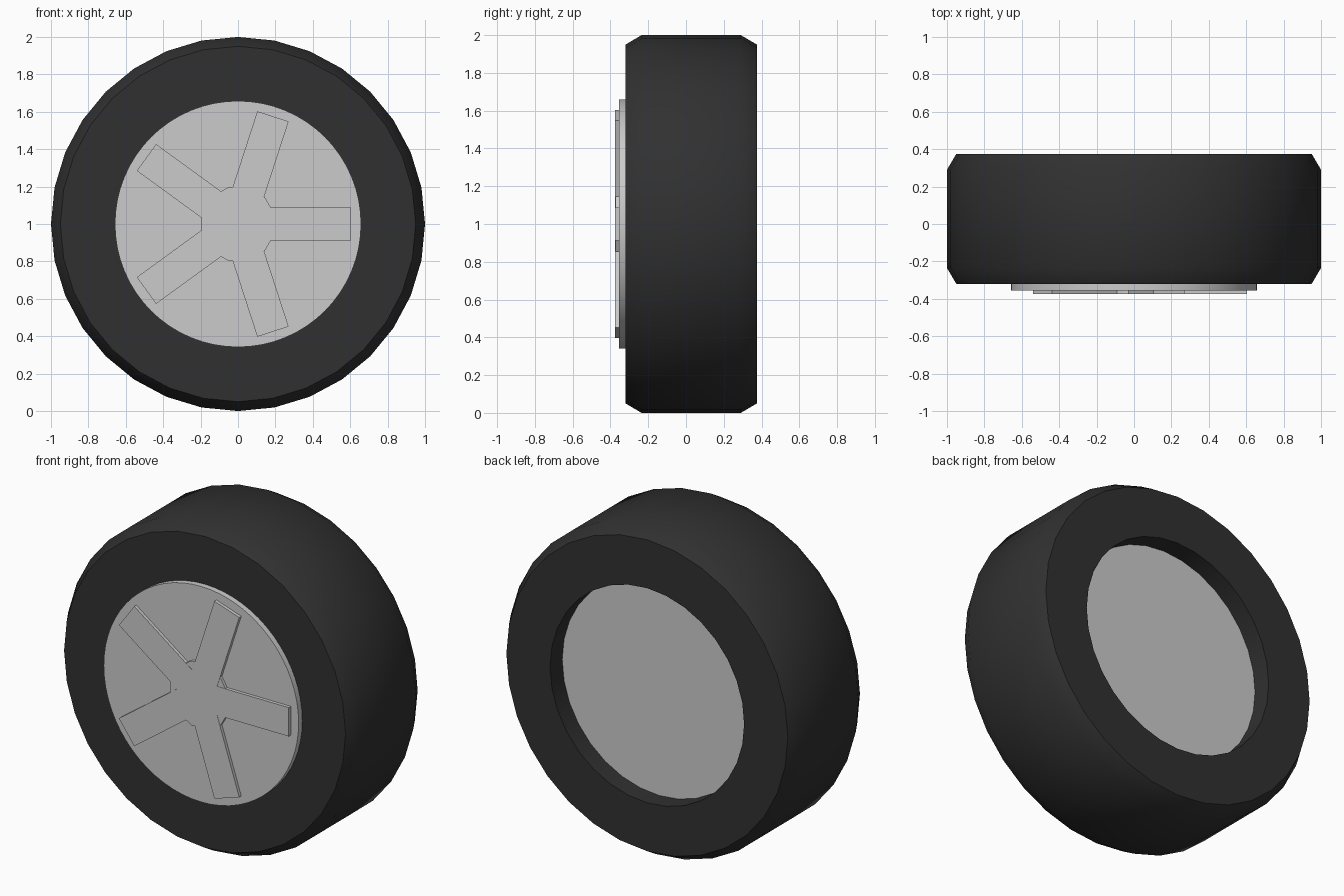
import bpy, bmesh, math
from mathutils import Matrix, Vector

if "Cube" in bpy.data.objects:
    bpy.data.objects.remove(bpy.data.objects["Cube"])

AXIS_Z = 1.0  # height of the wheel axle


def finish(name, bm, angle=40):
    bmesh.ops.recalc_face_normals(bm, faces=bm.faces)
    mesh = bpy.data.meshes.new(name)
    bm.to_mesh(mesh)
    bm.free()
    ob = bpy.data.objects.new(name, mesh)
    bpy.context.collection.objects.link(ob)
    ob.location.z = AXIS_Z
    bpy.ops.object.select_all(action='DESELECT')
    ob.select_set(True)
    bpy.context.view_layer.objects.active = ob
    bpy.ops.object.shade_smooth_by_angle(angle=math.radians(angle))
    return ob


def disc(name, radius, y0, y1, sides, turn=0.0):
    """Capped cylinder lying along y."""
    bm = bmesh.new()
    m = (Matrix.Translation((0, (y0 + y1) / 2, 0)) @ Matrix.Rotation(turn, 4, 'Y')
         @ Matrix.Rotation(math.pi / 2, 4, 'X'))
    bmesh.ops.create_cone(bm, cap_ends=True, segments=sides, radius1=radius,
                          radius2=radius, depth=y1 - y0, matrix=m)
    return finish(name, bm, 25 if sides < 20 else 40)


# Tyre: closed profile (radius, y) spun around the axle
profile = [(0.655, -0.32), (0.95, -0.32), (1.0, -0.235),
           (1.0, 0.29), (0.95, 0.375), (0.655, 0.375)]
bm = bmesh.new()
verts = [bm.verts.new((r, y, 0)) for r, y in profile]
edges = [bm.edges.new((verts[i], verts[(i + 1) % len(verts)])) for i in range(len(verts))]
bmesh.ops.spin(bm, geom=verts + edges, cent=(0, 0, 0), axis=(0, 1, 0),
               angle=2 * math.pi, steps=32, use_merge=True)
bmesh.ops.remove_doubles(bm, verts=bm.verts, dist=1e-4)
tyre = finish("tyre", bm)
rubber = bpy.data.materials.new("rubber")
rubber.diffuse_color = (0.03, 0.03, 0.03, 1)
rubber.use_nodes = True
rubber.node_tree.nodes["Principled BSDF"].inputs["Base Color"].default_value = rubber.diffuse_color
tyre.data.materials.append(rubber)

# Rim drum, standing proud at the front and recessed at the back
disc("rim", 0.658, -0.355, 0.258, 64)

# Hub with a flat facet facing sideways
disc("hub", 0.203, -0.373, -0.34, 12, math.radians(15))

# Five flat spokes from the axle outwards
length, width = 0.605, 0.176
for i in range(5):
    bm = bmesh.new()
    m = (Matrix.Rotation(i * math.tau / 5, 4, 'Y')
         @ Matrix.Translation((length / 2, -0.3575, 0))
         @ Matrix.Diagonal((length, 0.035, width, 1)))
    bmesh.ops.create_cube(bm, size=1, matrix=m)
    finish(f"spoke_{i + 1}", bm)
